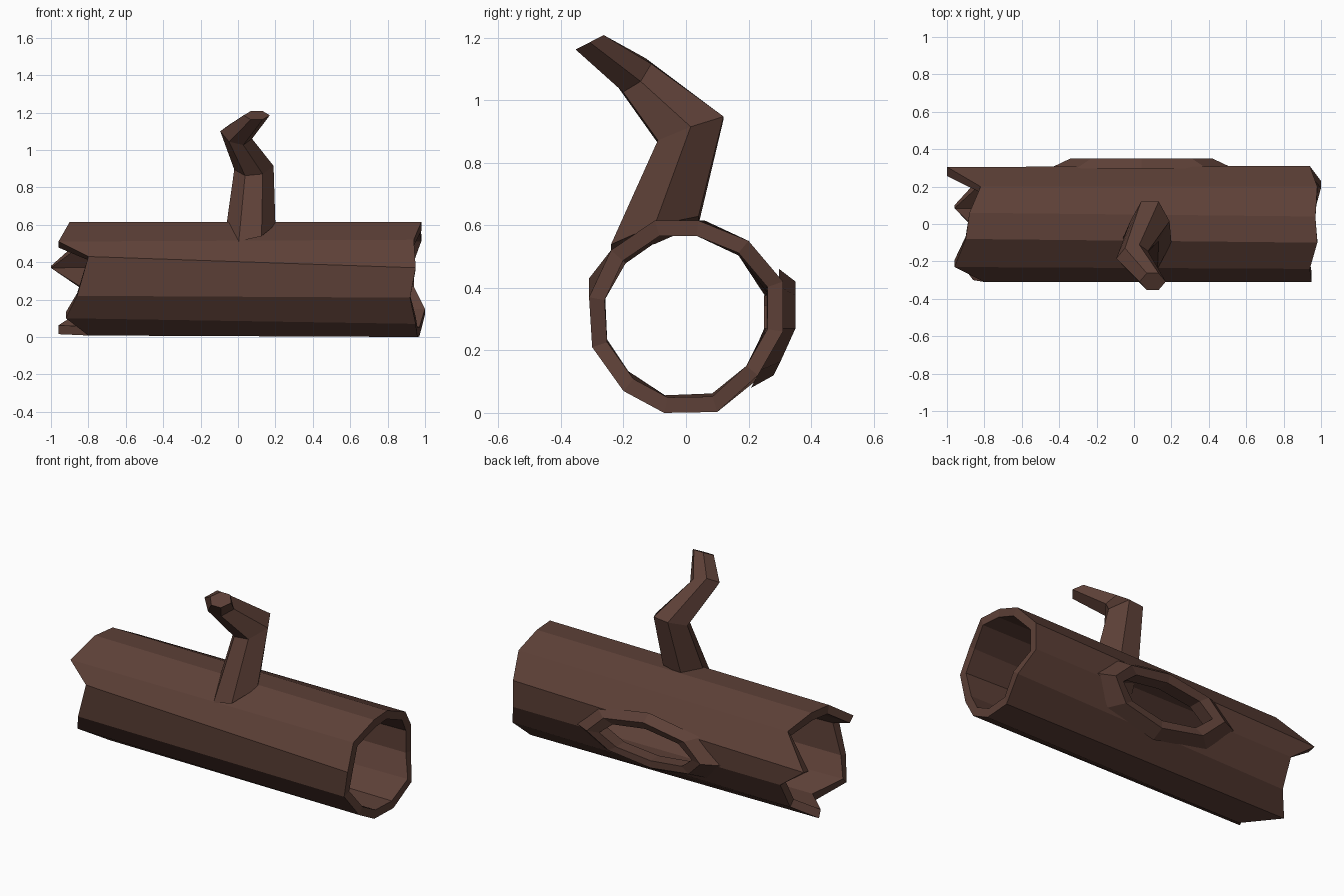
import bpy, bmesh, math
from mathutils import Vector

if "Cube" in bpy.data.objects:
    bpy.data.objects.remove(bpy.data.objects["Cube"])

bark = bpy.data.materials.new("brown bark")
bark.diffuse_color = (0.109, 0.051, 0.038, 1)
bark.use_nodes = True
bark.node_tree.nodes["Principled BSDF"].inputs["Base Color"].default_value = bark.diffuse_color


def loft(name, rings, cyclic=False, caps=False):
    """Join equal-sized closed rings of points with quads."""
    bm = bmesh.new()
    loops = [[bm.verts.new(p) for p in ring] for ring in rings]
    pairs = list(zip(loops, loops[1:]))
    if cyclic:
        pairs.append((loops[-1], loops[0]))
    n = len(loops[0])
    for a, b in pairs:
        for i in range(n):
            j = (i + 1) % n
            bm.faces.new((a[i], a[j], b[j], b[i]))
    if caps:
        bm.faces.new(loops[0])
        bm.faces.new(loops[-1])
    bmesh.ops.recalc_face_normals(bm, faces=bm.faces)
    mesh = bpy.data.meshes.new(name)
    bm.to_mesh(mesh)
    bm.free()
    mesh.materials.append(bark)
    ob = bpy.data.objects.new(name, mesh)
    bpy.context.collection.objects.link(ob)
    return ob


# Hollow trunk: jagged end outlines as (x, y, z), anticlockwise from the top
right_end = [(.97, .04, .615), (.98, .20, .55), (.94, .31, .42), (.94, .31, .26),
             (1.0, .23, .12), (.97, .10, .003), (.96, -.07, 0), (.95, -.20, .07),
             (.92, -.30, .21), (.95, -.31, .37), (.94, -.24, .52), (.98, -.10, .615)]
left_end = [(-.88, .06, .615), (-.82, .20, .54), (-1.0, .305, .38), (-.84, .30, .26),
            (-.85, .22, .10), (-.96, .10, .015), (-.80, -.08, .008), (-.92, -.22, .10),
            (-.86, -.30, .22), (-.80, -.31, .43), (-.96, -.23, .51), (-.90, -.08, .615)]


def inner(ring, k=.84):
    return [(x, y * k, .31 + (z - .31) * k) for x, y, z in ring]


trunk = loft("hollow_trunk", [left_end, right_end, inner(right_end), inner(left_end)], cyclic=True)


# Knot hole on the back: almond-shaped loops following the trunk wall
def almond(rx, rz, y, n=8):
    pts = []
    for i in range(n):
        a = 2 * math.pi * i / n
        z = .27 + rz * math.sin(a)
        pts.append((.04 + rx * math.cos(a), y - .5 * max(0, .26 - z), z))
    return pts


cutter = loft("knot_cutter", [almond(.33, .125, .12), almond(.33, .125, .6)], caps=True)
cutter.hide_render = True
cutter.hide_viewport = True
cut = trunk.modifiers.new("knot hole", 'BOOLEAN')
cut.operation = 'DIFFERENCE'
cut.solver = 'EXACT'
cut.object = cutter

loft("knot_rim", [almond(.49, .19, .298), almond(.38, .15, .35),
                  almond(.31, .105, .33), almond(.31, .105, .25)])


# Crooked branch stub: hexagonal sections (centre, half width, half depth)
def hexagon(c, u, v):
    c, u, v = Vector(c), Vector(u), Vector(v)
    return [c + u * a + v * b for a, b in
            ((1, 0), (.45, 1), (-.45, 1), (-1, 0), (-.45, -1), (.45, -1))]


loft("branch", [
    hexagon((.065, -.10, .57), (.135, 0, .03), (0, .14, .045)),
    hexagon((.085, .015, .905), (.105, 0, .01), (0, .105, .038)),
    hexagon((-.01, -.165, 1.08), (.085, .02, -.02), (0, .045, .045)),
    hexagon((.10, -.308, 1.185), (.07, 0, 0), (0, .045, .023)),
], caps=True)
